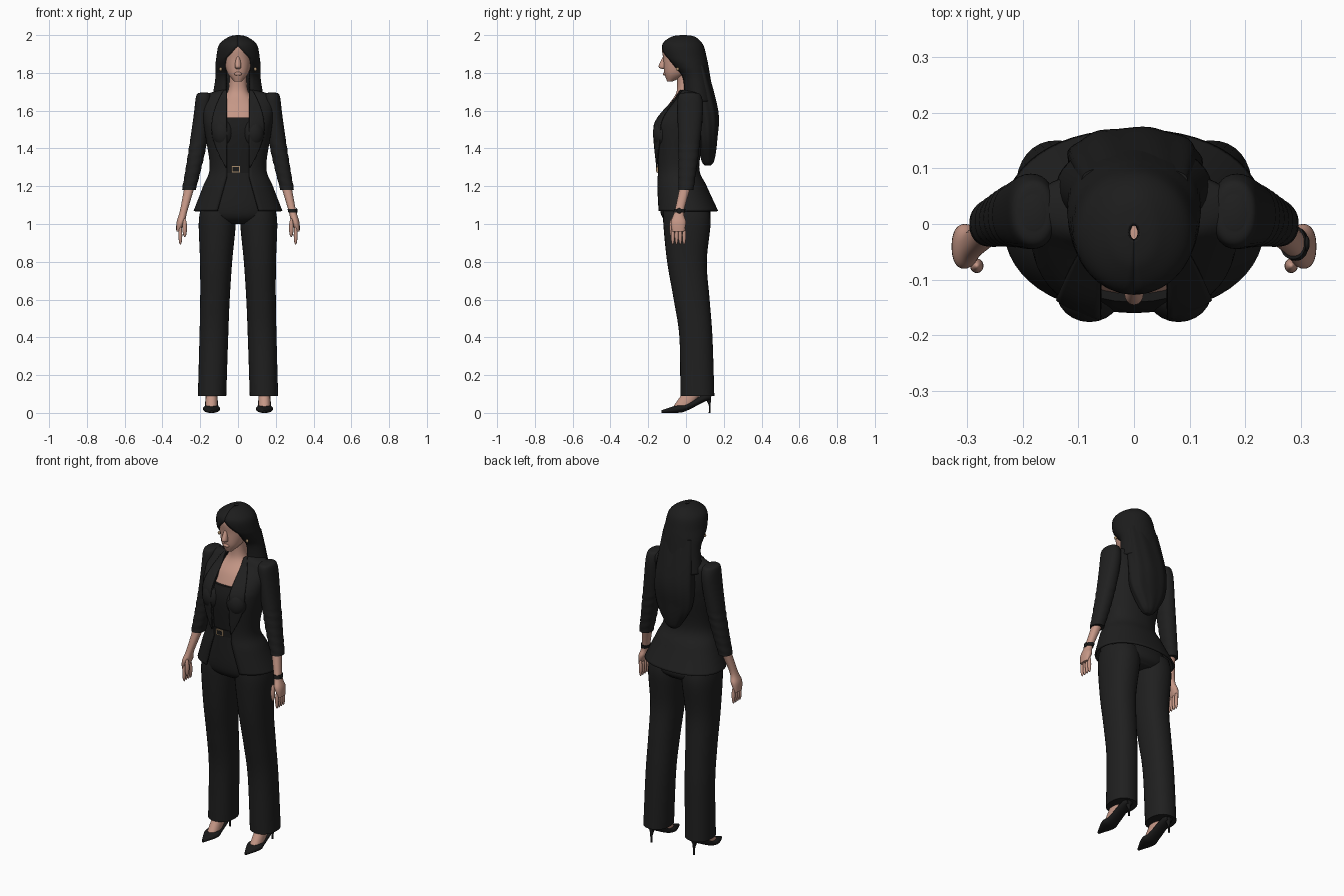
import bpy, bmesh
from math import sin, cos, asin, pi, copysign
from mathutils import Vector

cube = bpy.data.objects.get("Cube")
if cube:
    bpy.data.objects.remove(cube, do_unlink=True)


def material(name, red, green, blue):
    mat = bpy.data.materials.new(name)
    mat.use_nodes = True
    mat.diffuse_color = (red, green, blue, 1)
    shader = next(node for node in mat.node_tree.nodes if node.type == 'BSDF_PRINCIPLED')
    shader.inputs["Base Color"].default_value = (red, green, blue, 1)
    shader.inputs["Roughness"].default_value = .8
    return mat


def black(name, level):
    return material(name, level, level, level)


SUIT = black("suit black", .014)
BODICE = black("bodice black", .011)
HAIR = black("hair black", .012)
LEATHER = black("leather black", .01)
SKIN = material("skin", .56, .31, .24)
METAL = material("dull gold", .4, .27, .15)


def spline(rings, steps):
    """Interpolate rings smoothly, from the lowest to the highest."""
    points = [Vector(ring) for ring in sorted(rings)]
    padded = [points[0]] + points + [points[-1]]
    result = []
    for before, start, end, after in zip(padded, points, points[1:], padded[3:]):
        leave, arrive = (end - before) / 2, (after - start) / 2
        for step in range(steps):
            u = step / steps
            blend = u * u * (3 - 2 * u)
            result.append(start.lerp(end, blend) + leave * u * (1 - u) ** 2 - arrive * u * u * (1 - u))
    return result + [points[-1]]


def finish(name, bm, mat, mirror=False, thickness=0):
    mesh = bpy.data.meshes.new(name)
    bm.to_mesh(mesh)
    bm.free()
    for polygon in mesh.polygons:
        polygon.use_smooth = True
    mesh.set_sharp_from_angle(angle=.9)
    mesh.materials.append(mat)
    obj = bpy.data.objects.new(name, mesh)
    bpy.context.collection.objects.link(obj)
    if thickness:
        solid = obj.modifiers.new("thickness", 'SOLIDIFY')
        solid.thickness, solid.offset = thickness, -1
    if mirror:
        obj.modifiers.new("mirror", 'MIRROR').use_mirror_merge = False


def bulge(value, power):
    return copysign(abs(value) ** power, value)


def loft(name, rings, mat, centre=lambda height: 0, opening=None, panel=None, swell=None,
         mirror=False, lengthwise=False, power=.9, sides=32, steps=8, thickness=0):
    """Skin rings of (height, half width, front, back); an opening or panel leaves a shell."""
    bm = bmesh.new()
    rows = []
    for height, half, front, back in spline(rings, steps):
        def angle_at(x):
            return asin(min(1, max(0, x) / half) ** (1 / power))

        start = angle_at(opening(height)) if opening else 0
        end = angle_at(opening(height) + panel(height)) if panel else 2 * pi - start
        row = []
        for i in range(sides + 1 if opening else sides):
            angle = start + (end - start) * i / sides
            grow = swell(angle, height) if swell else 1
            x = centre(height) + grow * half * bulge(sin(angle), power)
            y = (front + back) / 2 - grow * (back - front) / 2 * bulge(cos(angle), power)
            row.append(bm.verts.new((x, height, y) if lengthwise else (x, y, height)))
        rows.append(row)
    for low, high in zip(rows, rows[1:]):
        for i in range(sides):
            j = (i + 1) % len(low)
            bm.faces.new((low[i], low[j], high[j], high[i]))
    if not opening:
        bm.faces.new(rows[0][::-1])
        bm.faces.new(rows[-1])
        bmesh.ops.recalc_face_normals(bm, faces=bm.faces)
    finish(name, bm, mat, mirror, thickness)


def ball(name, place, size, mat, mirror=False):
    bm = bmesh.new()
    bmesh.ops.create_uvsphere(bm, u_segments=24, v_segments=16, radius=1)
    bmesh.ops.scale(bm, vec=size, verts=bm.verts)
    bmesh.ops.translate(bm, vec=place, verts=bm.verts)
    finish(name, bm, mat, mirror)


def box(name, place, size, mat):
    bm = bmesh.new()
    bmesh.ops.create_cube(bm, size=1)
    bmesh.ops.scale(bm, vec=size, verts=bm.verts)
    bmesh.ops.translate(bm, vec=place, verts=bm.verts)
    finish(name, bm, mat)


def arm_line(height):
    """The arm leans outward more and more as it descends."""
    return .18 + .215 * max(0, 1.7 - height) ** 1.5


def leg_line(height):
    return .14 - .03 * height


def foot_line(distance):
    return .14


def jacket_gap(height):
    """The front edges sweep apart below the waist."""
    return .06 + .28 * max(0, 1.25 - height)


def lapel_width(height):
    return .08 * sin(pi * (height - 1.29) / .45)


def hair_parting(height):
    return min(.068, max(0, 1.94 - height))


def hair_waves(angle, height):
    return 1 + .025 * sin(9 * angle + 8 * height)


def sleeve_folds(angle, height):
    return 1 + (.03 * sin(130 * height + 2 * sin(angle)) if height < 1.43 else 0)


# Head, nose, lips and neck running into the chest
loft("head", [(1.755, .02, -.1, -.07), (1.8, .056, -.115, .02), (1.87, .072, -.12, .08),
              (1.94, .06, -.125, .07), (1.97, .03, -.08, .05)], SKIN)
loft("nose", [(1.82, .01, -.125, -.1), (1.835, .017, -.145, -.1), (1.89, .008, -.12, -.1)], SKIN)
ball("lips", (0, -.112, 1.795), (.02, .01, .01), SKIN)
loft("neck_and_chest", [(1.53, .13, -.14, .05), (1.62, .12, -.1, .06), (1.7, .055, -.05, .05),
                        (1.8, .045, -.05, .04)], SKIN)

# Hair: parted cap around the face and long wavy fall down the back
loft("hair_cap", [(2, .01, -.03, 0), (1.99, .05, -.08, .05), (1.95, .1, -.125, .09), (1.88, .115, -.115, .11),
                  (1.83, .12, -.075, .12), (1.77, .12, -.03, .13), (1.65, .14, -.02, .15)],
     HAIR, opening=hair_parting, power=1, thickness=.02)
loft("back_hair", [(1.84, .1, .02, .11), (1.6, .12, .04, .17), (1.45, .11, .06, .165),
                   (1.34, .05, .08, .15), (1.31, .02, .1, .13)],
     HAIR, sides=64, swell=hair_waves)
ball("earring", (.092, -.045, 1.82), (.008, .008, .01), METAL, mirror=True)

# Fitted jacket, open down the front, with lapels
jacket = [(1.07, .235, -.16, .17), (1.2, .185, -.16, .11), (1.3, .15, -.155, .07), (1.48, .175, -.17, .1),
          (1.56, .185, -.15, .11), (1.66, .19, -.06, .1), (1.69, .16, -.04, .09), (1.71, .085, -.03, .07)]
loft("jacket", jacket, SUIT, opening=jacket_gap, sides=48, thickness=.01)
loft("lapel", [(height, half + .007, front - .009, back) for height, half, front, back in jacket[2:]],
     SUIT, opening=jacket_gap, panel=lapel_width, mirror=True, sides=8, thickness=.006)
ball("bust", (.08, -.12, 1.48), (.06, .056, .075), SUIT, mirror=True)

# Bodice and belt
loft("bodice", [(1.25, .13, -.14, .05), (1.47, .15, -.16, .08), (1.565, .15, -.14, .09)], BODICE)
loft("belt", [(1.27, .138, -.15, .06), (1.31, .138, -.15, .06)], LEATHER)
box("buckle_plate", (-.012, -.152, 1.29), (.045, .008, .034), METAL)
box("buckle_inset", (-.012, -.155, 1.29), (.033, .006, .022), LEATHER)

# Sleeves with gathered folds around the elbow
loft("sleeve", [(1.695, .02, -.01, .05), (1.68, .04, -.04, .08), (1.6, .045, -.045, .09),
                (1.4, .045, -.04, .07), (1.18, .036, -.04, .04)],
     SUIT, centre=arm_line, mirror=True, steps=16, swell=sleeve_folds)

# Forearms, hands and the watch on the left wrist
loft("forearm_and_palm", [(1.21, .028, -.03, .03), (1.07, .02, -.06, -.01), (1.01, .022, -.08, 0),
                          (.96, .01, -.07, -.01)], SKIN, centre=arm_line, mirror=True)
for index, finger in enumerate(("index", "middle", "ring", "little")):
    ball(f"{finger}_finger", (.305, .02 * index - .07, .94), (.01, .01, .05), SKIN, mirror=True)
ball("thumb", (.282, -.075, .98), (.012, .013, .05), SKIN, mirror=True)
loft("watch_strap", [(1.06, .023, -.066, -.006), (1.08, .023, -.063, -.003)], LEATHER, centre=arm_line)
ball("watch_face", (.31, -.035, 1.07), (.005, .014, .014), LEATHER)

# Trousers: hips and straight legs
loft("trouser_hips", [(1.27, .135, -.145, .055), (1.06, .2, -.135, .13), (1, .12, -.08, .1)], SUIT)
loft("trouser_leg", [(1.08, .09, -.12, .12), (1, .098, -.12, .13), (.8, .085, -.1, .11), (.6, .078, -.065, .125),
                     (.4, .076, -.035, .14), (.09, .075, -.03, .15)], SUIT, centre=leg_line, mirror=True)

# Feet in pointed stiletto shoes
loft("foot", [(.03, .032, -.07, .03), (.13, .03, 0, .1)], SKIN, centre=foot_line, mirror=True)
loft("shoe", [(-.13, .007, 0, .014), (-.05, .044, 0, .04), (0, .037, .01, .05), (.1, .03, .06, .1),
              (.13, .018, .07, .1)], LEATHER, centre=foot_line, mirror=True, lengthwise=True)
loft("stiletto_heel", [(0, .006, .12, .13), (.04, .007, .12, .13), (.09, .018, .095, .134)],
     LEATHER, centre=foot_line, mirror=True)
